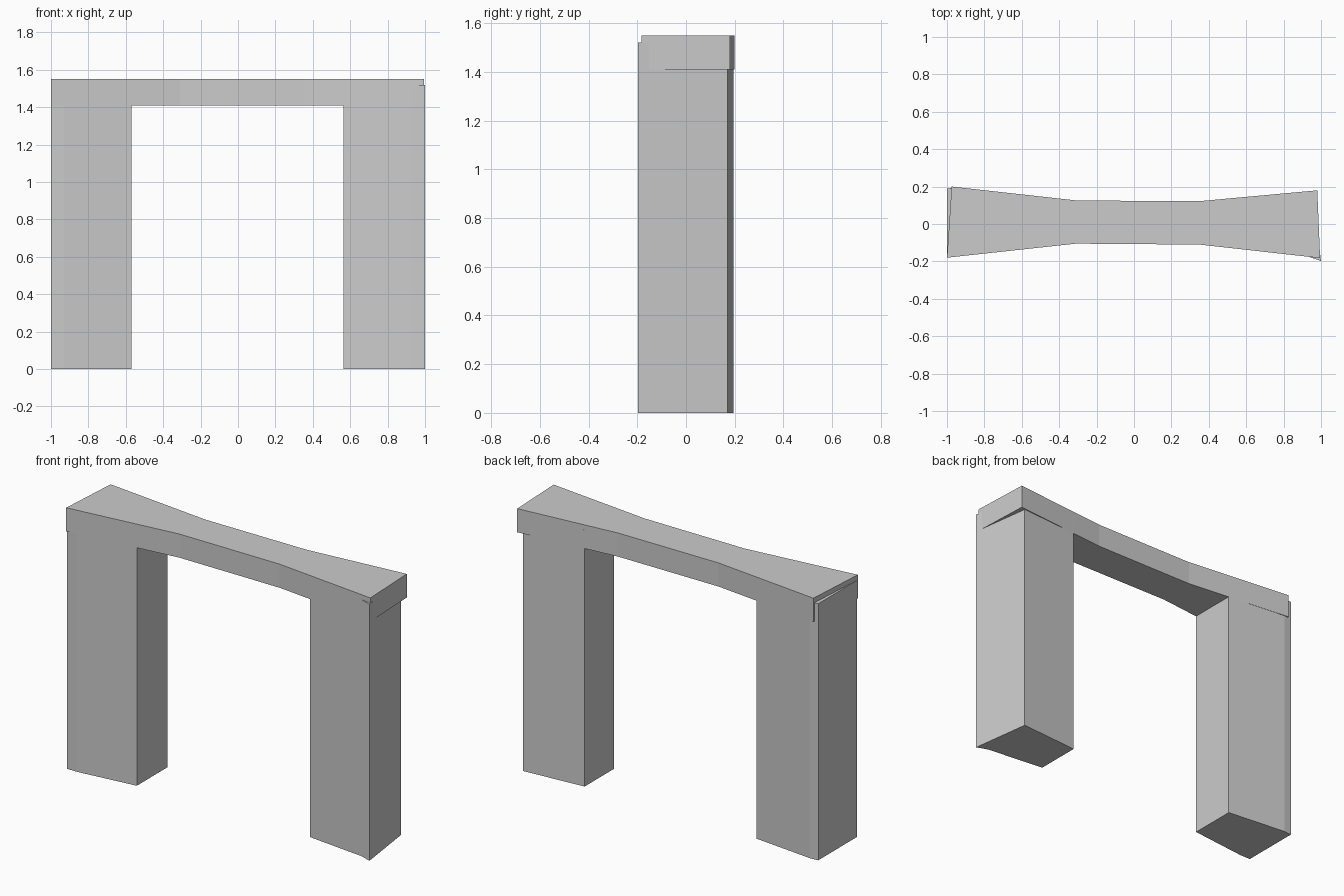
import bpy, bmesh

if "Cube" in bpy.data.objects:
    bpy.data.objects.remove(bpy.data.objects["Cube"])


def prism(name, outline, z0, z1):
    """Extrude a counter-clockwise plan outline from z0 to z1."""
    bm = bmesh.new()
    face = bm.faces.new([bm.verts.new((x, y, z0)) for x, y in outline])
    ext = bmesh.ops.extrude_face_region(bm, geom=[face], use_keep_orig=True)
    top = [v for v in ext["geom"] if isinstance(v, bmesh.types.BMVert)]
    bmesh.ops.translate(bm, verts=top, vec=(0, 0, z1 - z0))
    bmesh.ops.recalc_face_normals(bm, faces=bm.faces)
    mesh = bpy.data.meshes.new(name)
    bm.to_mesh(mesh)
    bm.free()
    obj = bpy.data.objects.new(name, mesh)
    bpy.context.collection.objects.link(obj)
    return obj


# Lintel slab, pinched towards the middle
prism("lintel", [(-1, -0.18), (-0.31, -0.105), (0.35, -0.11), (0.995, -0.182),
                 (0.98, 0.18), (0.36, 0.123), (-0.30, 0.125), (-0.975, 0.2)],
      1.41, 1.55)

# Slightly irregular pillars, flush with the lintel faces
prism("left_pillar", [(-1, -0.172), (-0.93, -0.172), (-0.57, -0.133),
                      (-0.57, 0.155), (-0.95, 0.194), (-1, 0.19)], 0, 1.52)
prism("right_pillar", [(0.565, -0.134), (0.93, -0.174), (1, -0.198),
                       (0.95, 0.17), (0.565, 0.142)], 0, 1.52)
